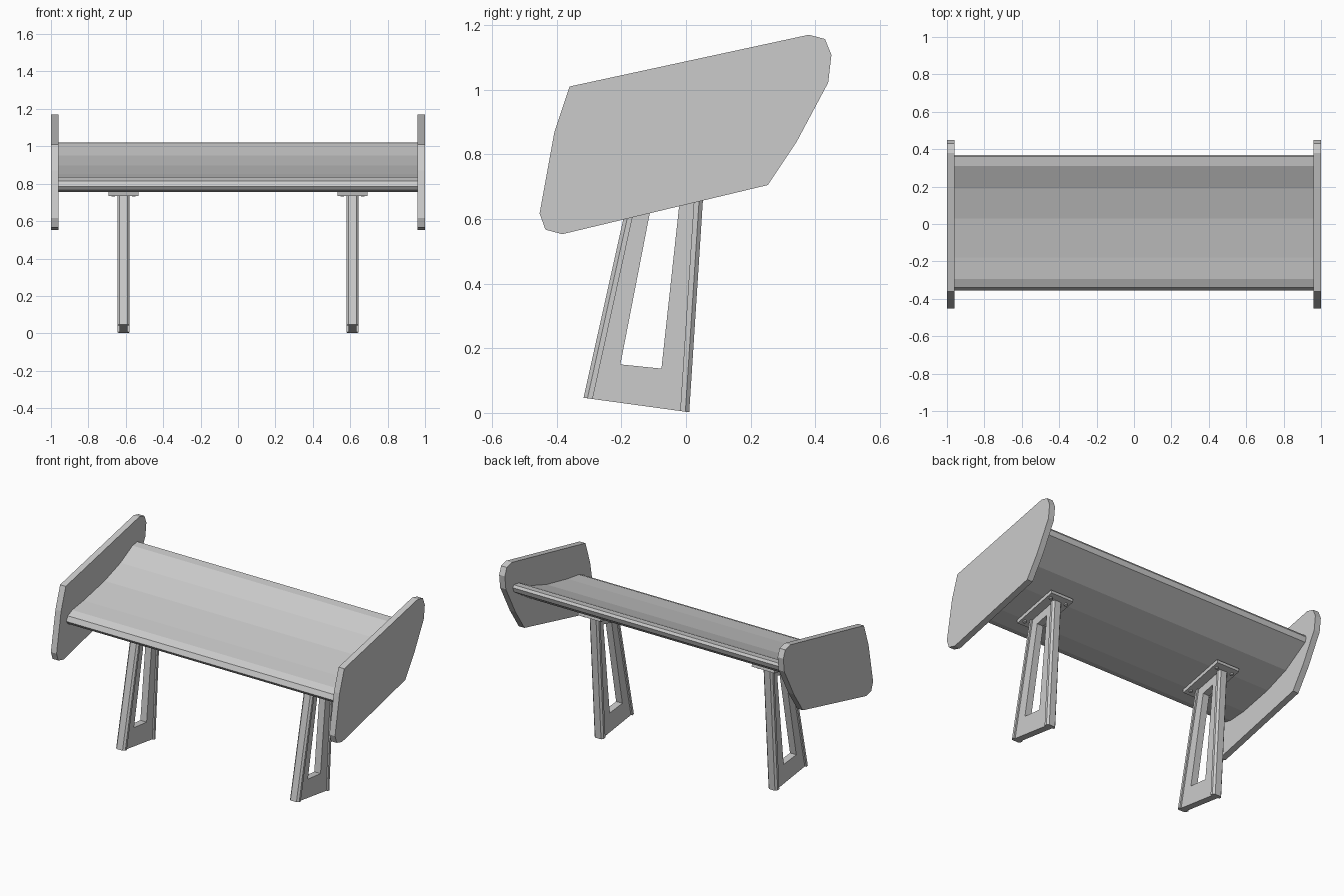
import bpy, bmesh, math
from mathutils import Matrix

if "Cube" in bpy.data.objects:
    bpy.data.objects.remove(bpy.data.objects["Cube"], do_unlink=True)

grey = bpy.data.materials.new("light_grey")
grey.use_nodes = True
grey.diffuse_color = (0.6, 0.6, 0.6, 1)
grey.node_tree.nodes["Principled BSDF"].inputs["Base Color"].default_value = (0.6, 0.6, 0.6, 1)


def finish(name, bm):
    bmesh.ops.recalc_face_normals(bm, faces=bm.faces)
    mesh = bpy.data.meshes.new(name)
    bm.to_mesh(mesh)
    bm.free()
    mesh.materials.append(grey)
    obj = bpy.data.objects.new(name, mesh)
    bpy.context.collection.objects.link(obj)
    return obj


def loft(name, ring_a, ring_b):
    """Solid between two matching closed rings of points."""
    bm = bmesh.new()
    a = [bm.verts.new(p) for p in ring_a]
    b = [bm.verts.new(p) for p in ring_b]
    bm.faces.new(a)
    bm.faces.new(b)
    for i in range(len(a)):
        j = (i + 1) % len(a)
        bm.faces.new((a[i], a[j], b[j], b[i]))
    return finish(name, bm)


def extrude_x(name, profile, x0, x1):
    """Solid from a (y, z) profile swept between two x positions."""
    return loft(name, [(x0, y, z) for y, z in profile], [(x1, y, z) for y, z in profile])


def frame_x(name, outer, inner, x0, x1):
    """Plate with an opening, from two matching (y, z) loops."""
    bm = bmesh.new()
    o0, o1, i0, i1 = [[bm.verts.new((x, y, z)) for y, z in loop]
                      for loop, x in ((outer, x0), (outer, x1), (inner, x0), (inner, x1))]
    for k in range(len(outer)):
        n = (k + 1) % len(outer)
        for p, q in ((o0, i0), (o1, i1), (o0, o1), (i0, i1)):
            bm.faces.new((p[k], p[n], q[n], q[k]))
    return finish(name, bm)


# Cambered wing blade with a rounded nose and a small trailing lip
wing = [(-0.355, 0.785), (-0.34, 0.815), (-0.295, 0.835), (-0.18, 0.852),
        (0.03, 0.896), (0.19, 0.95), (0.31, 1.013), (0.36, 1.02), (0.37, 1.005),
        (0.36, 0.975), (0.32, 0.95), (0.19, 0.868), (0.03, 0.808),
        (-0.18, 0.763), (-0.295, 0.755), (-0.34, 0.765)]
extrude_x("wing_blade", wing, -0.96, 0.96)

# End plates
plate = [(-0.36, 1.01), (0.38, 1.17), (0.43, 1.157), (0.45, 1.108), (0.44, 1.022),
         (0.343, 0.84), (0.253, 0.705), (-0.383, 0.553), (-0.435, 0.567),
         (-0.453, 0.617), (-0.407, 0.87)]
for side, s in (("left", 1), ("right", -1)):
    extrude_x(side + "_end_plate", plate, s * 0.96, s)

SLOPE = 0.216


def foot(y):
    return 0.002 - 0.137 * (y - 0.01)


def mount(y):
    return 0.735 + SLOPE * (y + 0.2)


def spar(name, cx, y_low, y_high, inward):
    """Chamfered rail along one edge of a leg."""
    section = [(-0.032, 0.028), (-0.032, 0.012), (-0.021, 0),
               (0.021, 0), (0.032, 0.012), (0.032, 0.028)]
    rings = []
    for y0, height in ((y_low, foot), (y_high, mount)):
        ring = [(cx + x, y0 + inward * d) for x, d in section]
        rings.append([(x, y, height(y)) for x, y in ring])
    loft(name, *rings)


for side, s in (("left", 1), ("right", -1)):
    cx = s * 0.612

    # Leg web with a tapered opening
    outer = [(-0.305, foot(-0.305)), (0, foot(0)), (0.05, mount(0.05)), (-0.15, mount(-0.15))]
    inner = [(-0.203, 0.15), (-0.076, 0.137), (-0.012, 0.725), (-0.095, 0.706)]
    frame_x(side + "_leg_web", outer, inner, cx - 0.022, cx + 0.022)

    # Leg rails
    spar(side + "_leg_front_rail", cx, -0.317, -0.162, 1)
    spar(side + "_leg_rear_rail", cx, 0.01, 0.061, -1)

    # Mounting plate under the wing
    pad = [(-0.2, mount(-0.2)), (0.1, mount(0.1)),
           (0.096, mount(0.096) + 0.022), (-0.204, mount(-0.204) + 0.022)]
    extrude_x(side + "_mounting_plate", pad, cx - 0.08, cx + 0.08)

    # Bolt heads
    bm = bmesh.new()
    tilt = Matrix.Rotation(math.atan(SLOPE), 4, "X")
    for dx in (-0.055, 0.055):
        for y in (-0.165, 0.065):
            place = Matrix.Translation((cx + dx, y, mount(y) - 0.003)) @ tilt
            bmesh.ops.create_cone(bm, cap_ends=True, segments=8, radius1=0.01,
                                  radius2=0.01, depth=0.014, matrix=place)
    finish(side + "_mounting_bolts", bm)
